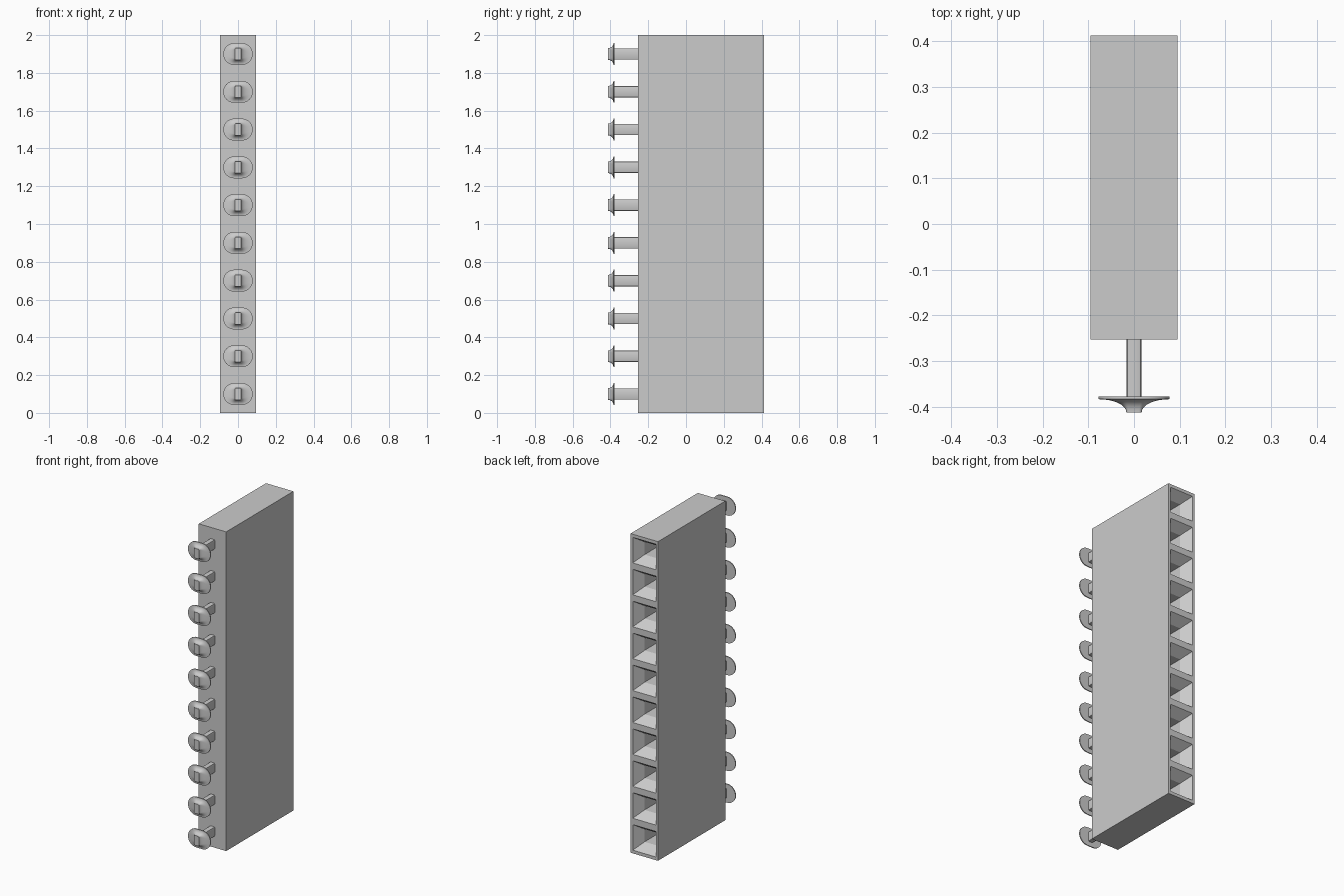
import bpy, bmesh, math
from mathutils import Vector

cube = bpy.data.objects.get("Cube")
if cube:
    bpy.data.objects.remove(cube, do_unlink=True)

COUNT, PITCH = 10, 0.2
HALF_W, FRONT, BACK, TIP = 0.095, -0.253, 0.413, -0.413

grey = bpy.data.materials.new("light grey")
grey.use_nodes = True
colour = (0.6, 0.6, 0.6, 1)
grey.diffuse_color = colour
grey.node_tree.nodes["Principled BSDF"].inputs["Base Color"].default_value = colour


def finish(name, bm, smooth=False):
    """Turn a bmesh into a named, coloured object."""
    bmesh.ops.recalc_face_normals(bm, faces=bm.faces[:])
    mesh = bpy.data.meshes.new(name)
    bm.to_mesh(mesh)
    bm.free()
    mesh.materials.append(grey)
    obj = bpy.data.objects.new(name, mesh)
    bpy.context.collection.objects.link(obj)
    if smooth:
        bpy.ops.object.select_all(action='DESELECT')
        obj.select_set(True)
        bpy.context.view_layer.objects.active = obj
        bpy.ops.object.shade_smooth_by_angle(angle=math.radians(35))
    return obj


def ring(bm, hx, hz, radius, y, steps=8):
    """Rounded rectangle of vertices facing along y."""
    verts = []
    for corner, (sx, sz) in enumerate([(1, 1), (-1, 1), (-1, -1), (1, -1)]):
        for i in range(steps + 1):
            a = math.pi / 2 * (corner + i / steps)
            verts.append(bm.verts.new((sx * (hx - radius) + radius * math.cos(a), y,
                                       sz * (hz - radius) + radius * math.sin(a))))
    return verts


def loft(rings, bm):
    """Skin a row of rings and cap both ends."""
    n = len(rings[0])
    for a, b in zip(rings, rings[1:]):
        for i in range(n):
            bm.faces.new((a[i], a[(i + 1) % n], b[(i + 1) % n], b[i]))
    bm.faces.new(rings[0])
    bm.faces.new(rings[-1])
    bmesh.ops.remove_doubles(bm, verts=bm.verts[:], dist=0.00005)


# Housing: a tall block cut into cells, each with a funnel socket in the back
bm = bmesh.new()
bmesh.ops.create_cube(bm, size=1)
for v in bm.verts:
    v.co = Vector((v.co.x * 2 * HALF_W, FRONT + (v.co.y + 0.5) * (BACK - FRONT),
                   (v.co.z + 0.5) * COUNT * PITCH))
for i in range(1, COUNT):
    bmesh.ops.bisect_plane(bm, geom=bm.verts[:] + bm.edges[:] + bm.faces[:],
                           plane_co=(0, 0, i * PITCH), plane_no=(0, 0, 1))
bm.normal_update()
cells = [f for f in bm.faces if f.normal.y > 0.9]
# Mouth rim, funnel end, bottom of the square hole: half size and depth
for half, depth in [(0.08, 0), (0.04, 0.06), (0.04, 0.42)]:
    cells = bmesh.ops.extrude_discrete_faces(bm, faces=cells)["faces"]
    for f in cells:
        mid = f.calc_center_median()
        for v in f.verts:
            v.co = (math.copysign(half, v.co.x), BACK - depth,
                    mid.z + math.copysign(half, v.co.z - mid.z))
finish("housing", bm)

# Pin: flat blade with softened edges
bm = bmesh.new()
loft([ring(bm, 0.016, 0.03, 0.005, y, 2) for y in (FRONT + 0.01, TIP)], bm)
pin = finish("pin_1", bm, True)

# Solder: thin oval pad flaring in a hollow curve up to the pin tip
bm = bmesh.new()
rings = [ring(bm, 0.078, 0.058, 0.0575, -0.378)]
for k in range(9):
    a = math.pi / 2 * k / 8
    s = 1 - math.sin(a)
    rings.append(ring(bm, 0.017 + 0.061 * s, 0.031 + 0.027 * s, 0.006 + 0.0515 * s,
                      -0.384 - 0.028 * (1 - math.cos(a))))
loft(rings, bm)
solder = finish("solder_1", bm, True)

# Repeat the pin and its solder along the housing
for part, name in ((pin, "pin"), (solder, "solder")):
    part.location.z = PITCH / 2
    for i in range(1, COUNT):
        copy = bpy.data.objects.new(f"{name}_{i + 1}", part.data)
        copy.location.z = PITCH * (i + 0.5)
        bpy.context.collection.objects.link(copy)
